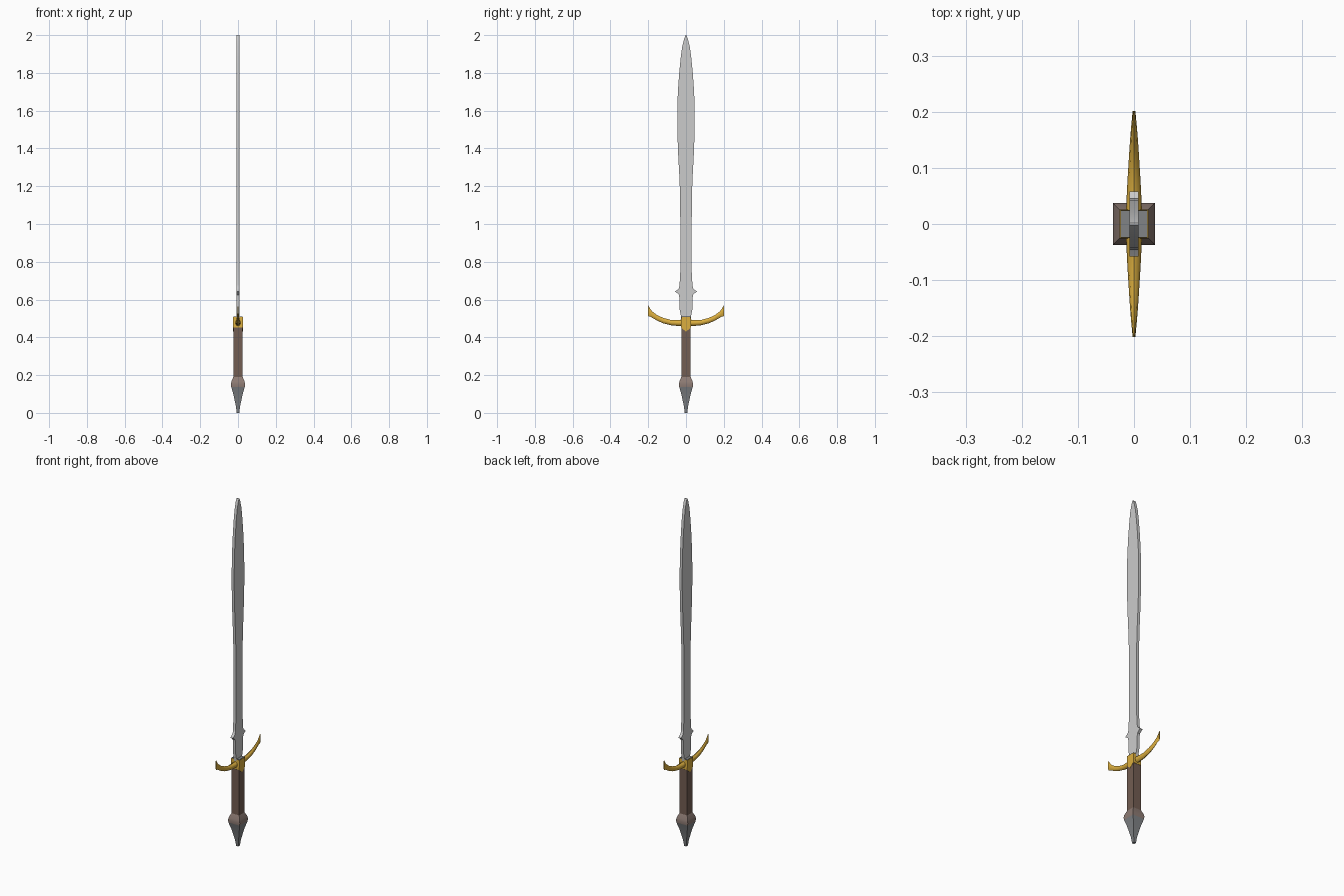
import bpy, math

if "Cube" in bpy.data.objects:
    bpy.data.objects.remove(bpy.data.objects["Cube"])

def material(name, rgb):
    m = bpy.data.materials.new(name)
    m.diffuse_color = (*rgb, 1)
    m.use_nodes = True
    m.node_tree.nodes["Principled BSDF"].inputs["Base Color"].default_value = m.diffuse_color
    return m

gold = material("gold", (0.72, 0.43, 0.05))
brown = material("leather", (0.17, 0.11, 0.085))
steel = material("steel", (0.22, 0.23, 0.24))

def finish(name, verts, faces, mat=None, angle=40):
    me = bpy.data.meshes.new(name)
    me.from_pydata(verts, [], faces)
    ob = bpy.data.objects.new(name, me)
    bpy.context.collection.objects.link(ob)
    if mat:
        me.materials.append(mat)
    bpy.ops.object.select_all(action='DESELECT')
    ob.select_set(True)
    bpy.context.view_layer.objects.active = ob
    bpy.ops.object.mode_set(mode='EDIT')
    bpy.ops.mesh.select_all(action='SELECT')
    bpy.ops.mesh.normals_make_consistent(inside=False)
    bpy.ops.object.mode_set(mode='OBJECT')
    bpy.ops.object.shade_smooth_by_angle(angle=math.radians(angle))
    return ob

def loft(name, rings, mat=None, angle=40):
    # skin a list of equal rings and cap both ends
    n = len(rings[0])
    verts = [v for r in rings for v in r]
    faces = [(i*n + j, i*n + (j+1) % n, (i+1)*n + (j+1) % n, (i+1)*n + j)
             for i in range(len(rings) - 1) for j in range(n)]
    last = (len(rings) - 1) * n
    faces += [tuple(range(n)), tuple(range(last, last + n))]
    return finish(name, verts, faces, mat, angle)

def square(r, z):
    return [(-r, -r, z), (r, -r, z), (r, r, z), (-r, r, z)]

# Blade: flat leaf-shaped plate with two small side lugs (z, half width)
outline = [(0.46, 0.023), (0.51, 0.026), (0.55, 0.034), (0.60, 0.034), (0.625, 0.037),
           (0.635, 0.048), (0.642, 0.058), (0.650, 0.048), (0.660, 0.037), (0.68, 0.034),
           (0.75, 0.030), (0.95, 0.030), (1.15, 0.031), (1.25, 0.035), (1.38, 0.042),
           (1.50, 0.046), (1.60, 0.046), (1.70, 0.043), (1.80, 0.036), (1.88, 0.028),
           (1.94, 0.020), (1.98, 0.010), (2.0, 0.002)]
t = 0.008
loft("blade", [[(-t, -w, z), (t, -w, z), (t, w, z), (-t, w, z)] for z, w in outline])

# Grip and pommel: square columns
loft("grip", [square(0.025, 0.18), square(0.025, 0.47)], brown)
loft("pommel_collar", [square(r, z) for r, z in
     [(0.036, 0.138), (0.0375, 0.152), (0.035, 0.166), (0.025, 0.19)]],
     material("collar", (0.27, 0.20, 0.175)))
loft("pommel_spike", [square(r, z) for r, z in
     [(0.007, 0.0), (0.011, 0.035), (0.025, 0.10), (0.036, 0.138)]], steel)

# Guard centre: shield-shaped block with a grey top plate
shield = [(-0.025, 0.507), (-0.026, 0.452), (0, 0.43), (0.026, 0.452), (0.025, 0.507)]
loft("guard_block", [[(x, y, z) for y, z in shield] for x in (-0.026, 0.026)], gold)
loft("guard_top_plate", [square(0.0245, 0.50), square(0.0245, 0.51)], steel)

# Guard arms: curved tapering bars with flared tips (y, z low, z high, half x)
arm = [(0.0, 0.460, 0.496, 0.015), (0.04, 0.460, 0.492, 0.0135), (0.08, 0.464, 0.492, 0.0115),
       (0.12, 0.474, 0.503, 0.009), (0.15, 0.487, 0.516, 0.007), (0.18, 0.504, 0.538, 0.0045),
       (0.19, 0.510, 0.552, 0.0035), (0.201, 0.512, 0.570, 0.0025)]
def ellipse(y, lo, hi, rx, n=8):
    return [(rx * math.cos(2*math.pi*k/n), y,
             (lo + hi)/2 + (hi - lo)/2 * math.sin(2*math.pi*k/n)) for k in range(n)]
for side, label in ((1, "right"), (-1, "left")):
    loft("guard_arm_" + label, [ellipse(side*y, lo, hi, rx) for y, lo, hi, rx in arm], gold, 50)
